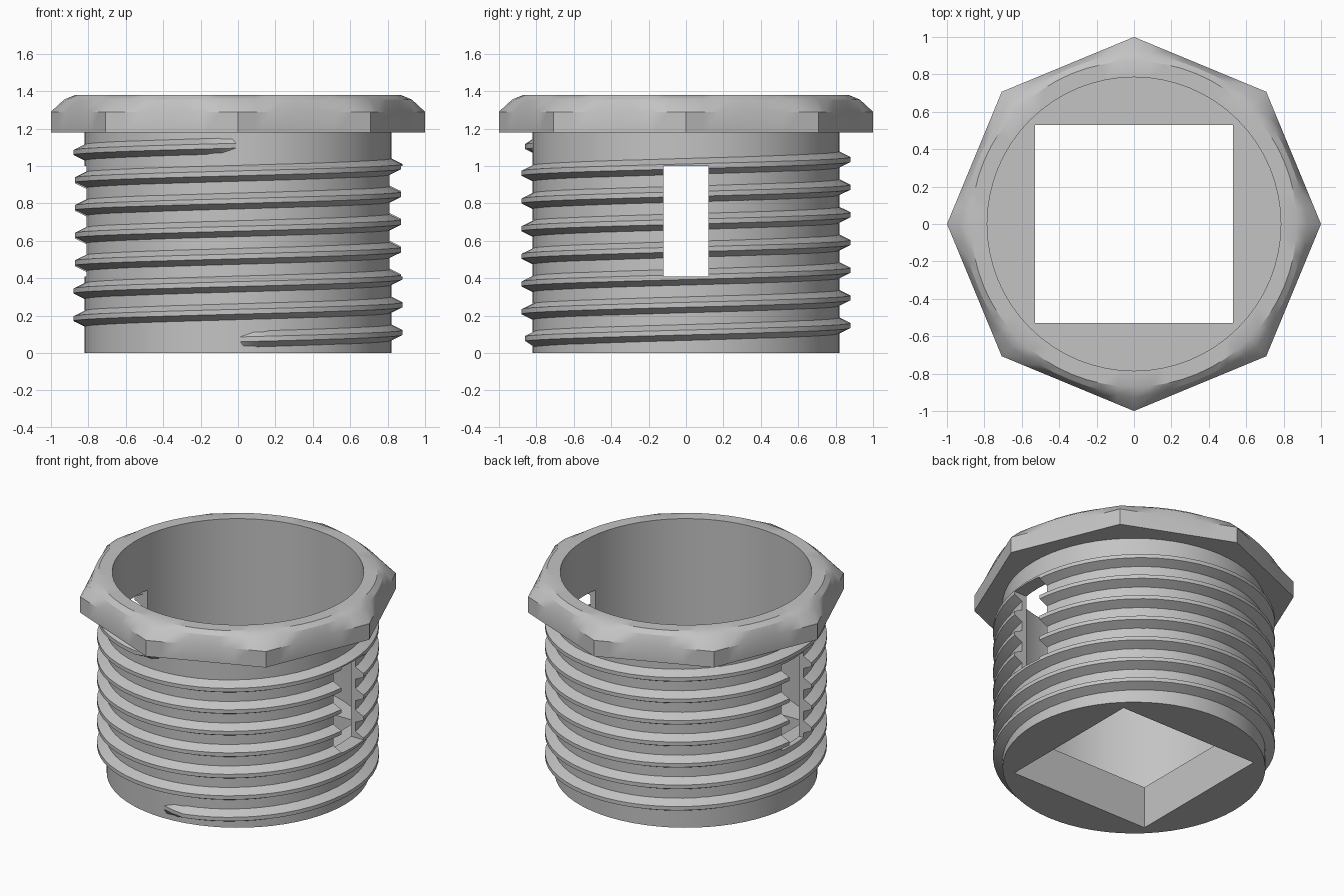
import bpy, bmesh
from math import pi, cos, sin, radians

cube = bpy.data.objects.get("Cube")
if cube:
    bpy.data.objects.remove(cube, do_unlink=True)

SIDES = 64        # facets around the body
BODY_R, BORE_R, CREST_R = 0.82, 0.785, 0.88
FLANGE_Z, EDGE_Z, TOP_Z, FLOOR_Z = 1.18, 1.29, 1.38, 0.29

grey = bpy.data.materials.new("plain grey")
grey.use_nodes = True
colour = (0.55, 0.55, 0.55, 1)
grey.diffuse_color = colour
grey.node_tree.nodes["Principled BSDF"].inputs["Base Color"].default_value = colour


def octagon(a):
    """Radius of the unit octagon, with a corner on +x, at angle a."""
    return cos(pi / 8) / cos(a % (pi / 4) - pi / 8)


def loft(name, rings, closed):
    """Skin rings of points; closed joins each ring to itself, ends are capped."""
    bm = bmesh.new()
    loops = [[bm.verts.new(p) for p in ring] for ring in rings]
    n = len(loops[0])
    for a, b in zip(loops, loops[1:]):
        for i in range(n):
            j = (i + 1) % n
            bm.faces.new((a[i], a[j], b[j], b[i]))
    if closed:
        bm.faces.new(loops[0])
        bm.faces.new(loops[-1])
    bmesh.ops.recalc_face_normals(bm, faces=bm.faces)
    mesh = bpy.data.meshes.new(name)
    bm.to_mesh(mesh)
    bm.free()
    mesh.materials.append(grey)
    ob = bpy.data.objects.new(name, mesh)
    bpy.context.collection.objects.link(ob)
    return ob


def cutter(name, size, z):
    bpy.ops.mesh.primitive_cube_add(size=1, location=(0, 0, z))
    ob = bpy.context.object
    ob.name = name
    ob.scale = size
    ob.hide_render = True
    ob.data.materials.append(grey)
    return ob


def cut(ob, tools):
    bpy.ops.object.select_all(action='DESELECT')
    bpy.context.view_layer.objects.active = ob
    ob.select_set(True)
    for tool in tools:
        mod = ob.modifiers.new("cut", 'BOOLEAN')
        mod.operation = 'DIFFERENCE'
        mod.solver = 'EXACT'
        mod.object = tool
        bpy.ops.object.modifier_apply(modifier=mod.name)
    bpy.ops.object.shade_smooth_by_angle(angle=radians(28))


# Hollow body with an octagonal flange that blends into a round rim
profile = [
    (lambda a: BODY_R, 0),
    (lambda a: BODY_R, FLANGE_Z),
    (octagon, FLANGE_Z),
    (octagon, EDGE_Z),
    (lambda a: 0.4 * octagon(a) + 0.53, 1.355),
    (lambda a: 0.87, TOP_Z),
    (lambda a: BORE_R, TOP_Z),
    (lambda a: BORE_R, FLOOR_Z),
]
angles = [2 * pi * i / SIDES for i in range(SIDES)]
body = loft("flanged_body",
            [[(r(a) * cos(a), r(a) * sin(a), z) for a in angles] for r, z in profile], True)

# Helical thread, seven turns starting and ending at the front
TURNS, PITCH, START_Z, STEPS = 7, 0.148, 0.073, 60
rings = []
for i in range(TURNS * STEPS + 1):
    turn = i / STEPS
    a = -pi / 2 + 2 * pi * turn
    z = START_Z + PITCH * turn
    taper = min(1, i / 2, (TURNS * STEPS - i) / 2)
    crest = BODY_R - 0.004 + (CREST_R - BODY_R + 0.004) * taper
    section = [(0.805, -0.05), (crest, -0.013), (crest, 0.013), (0.805, 0.05)]
    rings.append([(r * cos(a), r * sin(a), z + dz) for r, dz in section])
thread = loft("screw_thread", rings, True)

# Square drive hole through the floor, and a slot through both sides
square = cutter("square_hole_cutter", (1.06, 1.06, 0.8), 0)
slot = cutter("side_slot_cutter", (2.4, 0.24, 0.59), 0.705)
cut(body, [square, slot])
cut(thread, [slot])
for tool in (square, slot):
    bpy.data.objects.remove(tool, do_unlink=True)
